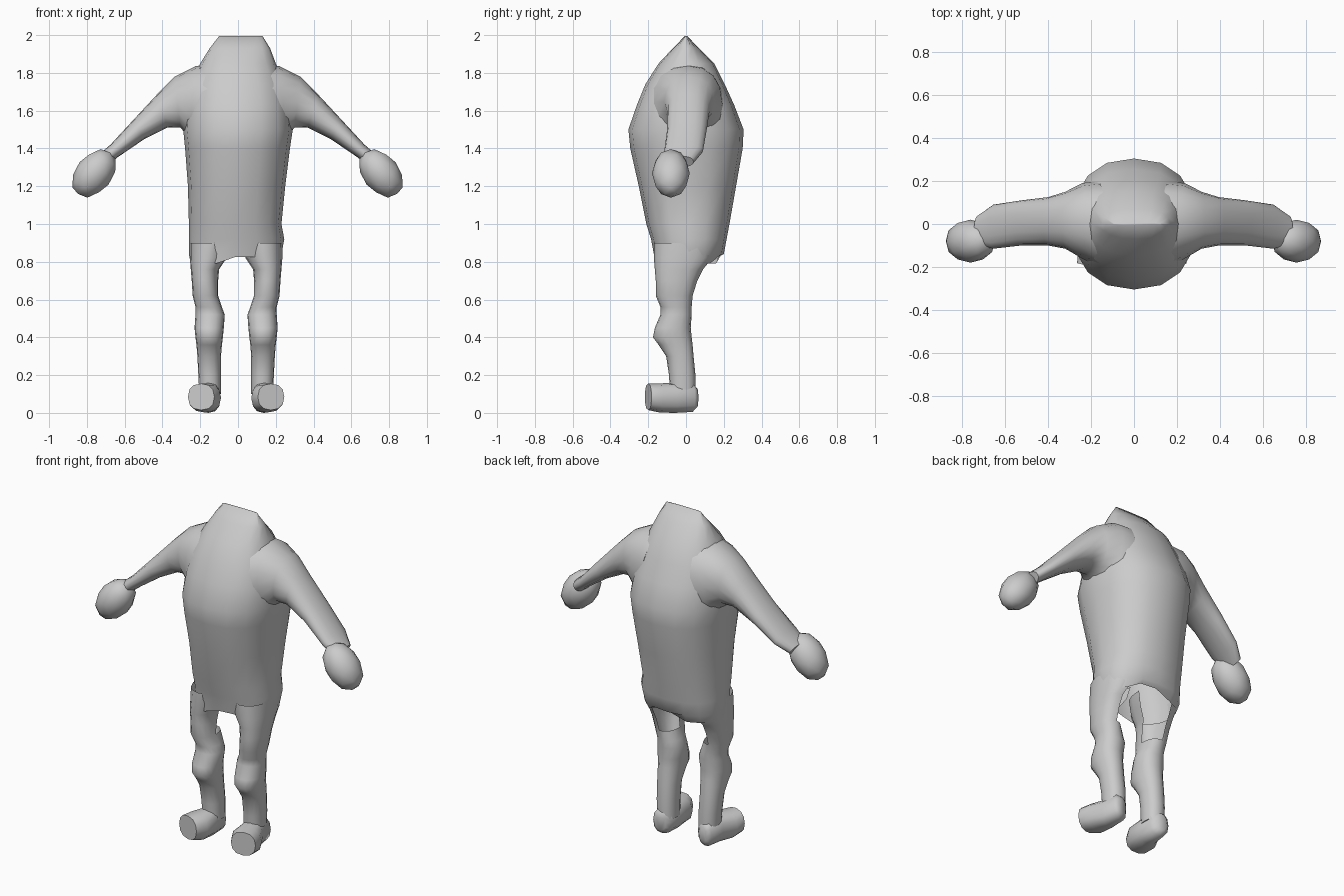
import bpy, bmesh
from math import cos, sin, pi, radians
from mathutils import Vector, Matrix

if "Cube" in bpy.data.objects:
    bpy.data.objects.remove(bpy.data.objects["Cube"])

grey = bpy.data.materials.new("clay grey")
grey.use_nodes = True
grey.diffuse_color = (0.6, 0.6, 0.6, 1)
grey.node_tree.nodes["Principled BSDF"].inputs["Base Color"].default_value = (0.6, 0.6, 0.6, 1)


def finish(bm, name, side=1, shift=0.0, angle=60):
    """Mirror if needed, then turn the bmesh into a smooth shaded object."""
    bm.transform(Matrix.Translation((shift, 0, 0)) @ Matrix.Diagonal((side, 1, 1, 1)))
    bmesh.ops.recalc_face_normals(bm, faces=bm.faces)
    mesh = bpy.data.meshes.new(name)
    bm.to_mesh(mesh)
    bm.free()
    obj = bpy.data.objects.new(name, mesh)
    bpy.context.collection.objects.link(obj)
    mesh.materials.append(grey)
    bpy.ops.object.select_all(action='DESELECT')
    obj.select_set(True)
    bpy.context.view_layer.objects.active = obj
    bpy.ops.object.shade_smooth_by_angle(angle=radians(angle))
    return obj


def loft(rings, power=1.0, sides=16, caps=(True, True)):
    """Skin rounded rings, each given as centre and two half axes."""
    bm = bmesh.new()
    loops = []
    for centre, a, b in rings:
        loop = []
        for i in range(sides):
            c, s = cos(2 * pi * i / sides), sin(2 * pi * i / sides)
            c = abs(c) ** power * (1 if c > 0 else -1)
            s = abs(s) ** power * (1 if s > 0 else -1)
            loop.append(bm.verts.new(Vector(centre) + Vector(a) * c + Vector(b) * s))
        loops.append(loop)
    for low, high in zip(loops, loops[1:]):
        for i in range(sides):
            j = (i + 1) % sides
            bm.faces.new((low[i], low[j], high[j], high[i]))
    for loop, cap in zip((loops[0], loops[-1]), caps):
        if cap:
            bm.faces.new(loop)
    return bm


def level(z, x0, x1, y0, y1):
    """Horizontal ring from its extents."""
    return ((x0 + x1) / 2, (y0 + y1) / 2, z), ((x1 - x0) / 2, 0, 0), (0, (y1 - y0) / 2, 0)


def slanted(top, bottom, y0, y1):
    """Arm ring from its upper and lower point and its depth."""
    (xt, zt), (xb, zb) = top, bottom
    return (((xt + xb) / 2, (y0 + y1) / 2, (zt + zb) / 2),
            ((xt - xb) / 2, 0, (zt - zb) / 2), (0, (y1 - y0) / 2, 0))


# Torso: open hem below, narrow ridge at the neck
torso = loft([level(*r) for r in (
    (0.79, -0.25, 0.22, -0.165, 0.17),
    (0.84, -0.26, 0.23, -0.17, 0.2),
    (0.92, -0.26, 0.245, -0.185, 0.215),
    (1.0, -0.26, 0.23, -0.21, 0.23),
    (1.2, -0.265, 0.25, -0.25, 0.265),
    (1.4, -0.28, 0.275, -0.295, 0.3),
    (1.5, -0.29, 0.29, -0.305, 0.305),
    (1.63, -0.28, 0.28, -0.26, 0.255),
    (1.74, -0.25, 0.25, -0.215, 0.205),
    (1.85, -0.2, 0.2, -0.145, 0.15),
    (1.93, -0.15, 0.17, -0.07, 0.07),
    (1.995, -0.1, 0.13, -0.006, 0.006))], power=0.87, caps=(False, True))
# Lift the hem in the middle to form the crotch arch
for v in torso.verts:
    if v.co.z < 0.8 and abs(v.co.x) < 0.1:
        v.co.z = 0.825
finish(torso, "torso")

for side, word, shift in ((1, "left", 0.0), (-1, "right", -0.005)):
    # Arm: broad shoulder tapering to a flat wrist
    arm = loft([slanted(*r) for r in (
        ((0.13, 1.85), (0.2, 1.38), -0.2, 0.2),
        ((0.22, 1.835), (0.255, 1.46), -0.16, 0.19),
        ((0.33, 1.78), (0.3, 1.51), -0.115, 0.15),
        ((0.42, 1.69), (0.37, 1.51), -0.1, 0.125),
        ((0.55, 1.55), (0.49, 1.45), -0.1, 0.11),
        ((0.67, 1.42), (0.63, 1.355), -0.115, 0.09),
        ((0.74, 1.36), (0.7, 1.3), -0.1, 0.04))], power=0.9)
    finish(arm, word + "_arm", side, shift)

    # Hand: tapered mitten
    hand = bmesh.new()
    bmesh.ops.create_icosphere(hand, subdivisions=2, radius=1, matrix=(
        Matrix.Translation((0.757, -0.08, 1.268)) @ Matrix.Rotation(radians(52), 4, 'Y')
        @ Matrix.Diagonal((0.145, 0.1, 0.097, 1))))
    finish(hand, word + "_hand", side, shift)

    # Leg: thigh, knee bump and shin
    leg = loft([level(*r) for r in (
        (0.1, 0.07, 0.185, -0.085, 0.05),
        (0.2, 0.07, 0.19, -0.09, 0.05),
        (0.3, 0.07, 0.195, -0.105, 0.04),
        (0.36, 0.065, 0.2, -0.145, 0.035),
        (0.4, 0.06, 0.205, -0.175, 0.03),
        (0.45, 0.055, 0.21, -0.165, 0.025),
        (0.52, 0.05, 0.205, -0.135, 0.03),
        (0.56, 0.065, 0.205, -0.135, 0.03),
        (0.62, 0.085, 0.22, -0.16, 0.035),
        (0.7, 0.085, 0.225, -0.16, 0.06),
        (0.76, 0.08, 0.23, -0.165, 0.09),
        (0.82, 0.04, 0.235, -0.17, 0.14),
        (0.9, 0.02, 0.235, -0.17, 0.16))], power=0.9, caps=(True, False))
    # Opening on the inner back of the thigh
    gap = [f for f in leg.faces if f.calc_center_median().z > 0.63
           and f.calc_center_median().x < 0.14 and f.calc_center_median().y > -0.04]
    bmesh.ops.delete(leg, geom=gap, context='FACES')
    finish(leg, word + "_leg", side, -0.02 if side < 0 else 0.0)

    # Foot: boot turned outwards, flat at the toe
    foot = loft([((x, y, z), (w, w * 0.25, 0), (0, 0, h)) for x, y, z, w, h in (
        (0.13, 0.058, 0.08, 0.03, 0.05),
        (0.13, 0.035, 0.08, 0.055, 0.075),
        (0.135, -0.06, 0.08, 0.063, 0.08),
        (0.155, -0.14, 0.079, 0.085, 0.077),
        (0.175, -0.2, 0.085, 0.07, 0.07))], power=0.85, sides=12)
    finish(foot, word + "_foot", side, -0.02 if side < 0 else 0.0, 50)
